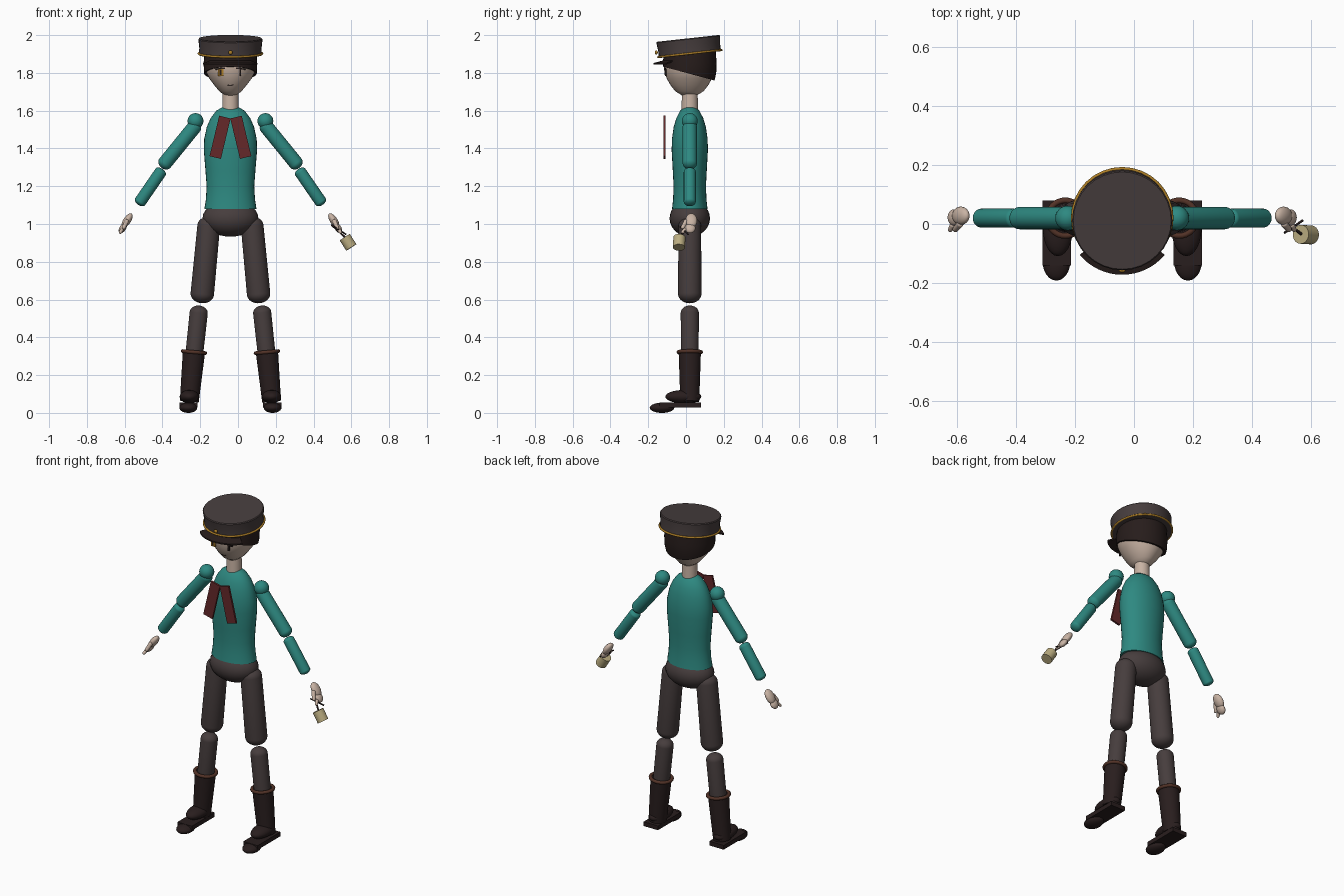
import bpy, bmesh
from math import sin, cos, pi, radians
from mathutils import Vector, Matrix

if "Cube" in bpy.data.objects:
    bpy.data.objects.remove(bpy.data.objects["Cube"])

CX, CY = -0.04, 0.02   # body axis


def material(name, *rgb):
    m = bpy.data.materials.new(name)
    m.use_nodes = True
    m.diffuse_color = (*rgb, 1)
    m.node_tree.nodes["Principled BSDF"].inputs["Base Color"].default_value = (*rgb, 1)
    return m


teal = material("teal_cloth", .027, .25, .22)
charcoal = material("charcoal_cloth", .062, .047, .047)
leather = material("dark_leather", .022, .013, .013)
hair_dark = material("hair_dark", .02, .012, .011)
skin = material("skin", .58, .45, .37)
gold = material("gold", .42, .21, .02)
red = material("red_cloth", .13, .022, .023)
brown = material("brown_trim", .085, .032, .02)
tan = material("tan", .5, .42, .22)


def finish(name, bm, mat, matrix=Matrix(), angle=40):
    bmesh.ops.recalc_face_normals(bm, faces=bm.faces)
    bm.transform(matrix)
    me = bpy.data.meshes.new(name)
    bm.to_mesh(me)
    bm.free()
    me.materials.append(mat)
    me.shade_smooth()
    me.set_sharp_from_angle(angle=radians(angle))
    ob = bpy.data.objects.new(name, me)
    bpy.context.collection.objects.link(ob)
    return ob


def place(loc, axis=(0, 0, 1), scale=(1, 1, 1)):
    """Move to loc with local z turned along axis."""
    q = Vector((0, 0, 1)).rotation_difference(Vector(axis))
    return Matrix.Translation(loc) @ q.to_matrix().to_4x4() @ Matrix.Diagonal((*scale, 1))


def lathe_mesh(profile, segs=32):
    bm = bmesh.new()
    verts = [bm.verts.new((r, 0, z)) for r, z in profile]
    edges = [bm.edges.new(p) for p in zip(verts, verts[1:])]
    bmesh.ops.spin(bm, geom=verts + edges, cent=(0, 0, 0), axis=(0, 0, 1),
                   angle=2 * pi, steps=segs, use_duplicate=False)
    bmesh.ops.remove_doubles(bm, verts=bm.verts, dist=1e-5)
    return bm


def lathe(name, profile, mat, matrix):
    return finish(name, lathe_mesh(profile), mat, matrix)


def capsule(name, a, b, r0, r1, mat, cap=.8):
    """Rounded limb; a and b are the centres of its end caps."""
    a, b = Vector(a), Vector(b)
    n, length = 8, (b - a).length
    arc = [i * pi / 2 / n for i in range(n + 1)]
    prof = [(r0 * sin(t), -cap * r0 * cos(t)) for t in arc]
    prof += [(r1 * cos(t), length + cap * r1 * sin(t)) for t in arc]
    return lathe(name, prof, mat, place(a, b - a))


def rod(name, a, b, r0, r1, mat):
    a, b = Vector(a), Vector(b)
    h = (b - a).length
    return lathe(name, [(0, 0), (r0, 0), (r1, h), (0, h)], mat, place(a, b - a))


def ball(name, loc, radii, mat, axis=(0, 0, 1)):
    bm = bmesh.new()
    bmesh.ops.create_uvsphere(bm, u_segments=24, v_segments=14, radius=1)
    return finish(name, bm, mat, place(loc, axis, radii))


def box(name, loc, size, mat, turn=0):
    bm = bmesh.new()
    bmesh.ops.create_cube(bm, size=1)
    return finish(name, bm, mat, Matrix.Translation(loc) @ Matrix.Rotation(turn, 4, 'Y')
                  @ Matrix.Diagonal((*size, 1)))


def ring(name, major, minor, mat, matrix):
    prof = [(major + minor * cos(i * pi / 5), minor * sin(i * pi / 5)) for i in range(11)]
    return lathe(name, prof, mat, matrix)


# Torso, pelvis and neck
lathe("torso", [(0, 1.625), (.04, 1.62), (.075, 1.6), (.105, 1.56), (.125, 1.515),
                (.139, 1.45), (.141, 1.39), (.132, 1.28), (.126, 1.2), (.13, 1.13),
                (.138, 1.08), (0, 1.08)], teal, place((CX, CY, 0), scale=(1, .68, 1)))
ball("pelvis", (CX, CY, 1.03), (.148, .107, .097), charcoal)
rod("neck", (CX, CY, 1.59), (CX, CY, 1.72), .044, .041, skin)

# Head, narrowing sideways towards the chin
bm = lathe_mesh([(0, 1.673), (.04, 1.681), (.075, 1.703), (.1, 1.735), (.12, 1.77),
                 (.133, 1.81), (.137, 1.85), (.125, 1.9), (0, 1.95)])
for v in bm.verts:
    v.co.x *= 1 - .22 * min(1, max(0, (1.8 - v.co.z) / .1))
finish("head", bm, skin, place((CX, CY - .002, 0)))

# Hair cap, cut along a plane that drops towards the back
bm = lathe_mesh([(0, 1.69), (.09, 1.7), (.13, 1.755), (.14, 1.8), (.142, 1.85),
                 (.138, 1.91), (.1, 1.945), (0, 1.955)])
bmesh.ops.bisect_plane(bm, geom=bm.verts[:] + bm.edges[:] + bm.faces[:],
                       plane_co=(0, 0, 1.795), plane_no=(0, .26, .966), clear_inner=True)
bmesh.ops.holes_fill(bm, edges=[e for e in bm.edges if e.is_boundary])
finish("hair", bm, hair_dark, place((CX, CY, 0)))

# Face details
box("right_iris", (CX - .052, -.106, 1.802), (.03, .008, .036), gold)
box("right_pupil", (CX - .052, -.111, 1.802), (.01, .006, .024), hair_dark)
box("left_eye", (CX + .052, -.106, 1.802), (.009, .008, .036), hair_dark)
for s, side in ((-1, "right"), (1, "left")):
    box(side + "_lash", (CX + s * .054, -.11, 1.822), (.05, .009, .007), hair_dark, s * .12)
box("mouth", (CX, -.078, 1.736), (.03, .009, .005), hair_dark, -.1)

# Cap, tipped forwards
tilt = Matrix.Translation((CX, .016, 1.942)) @ Matrix.Rotation(radians(6.3), 4, 'X')
lathe("cap_crown", [(0, -.045), (.166, -.045), (.165, -.01), (.17, .036), (.166, .041),
                    (0, .041)], charcoal, tilt)
ring("cap_braid", .168, .006, gold, tilt @ Matrix.Translation((0, 0, -.04)))
ball("cap_badge", (CX, -.157, 1.908), (.011, .008, .011), gold)

# Visor, a curved plate below the front of the cap
bm = bmesh.new()
rows = []
for i in range(17):
    t = radians(-50 + 100 * i / 16)
    rows.append([bm.verts.new((r * sin(t), -r * cos(t), z))
                 for r, z in ((.13, .008), (.188, -.008), (.188, -.016), (.13, 0))])
for p, q in zip(rows, rows[1:]):
    for k in range(4):
        bm.faces.new((p[k], p[k - 1], q[k - 1], q[k]))
bm.faces.new(rows[0])
bm.faces.new(rows[-1])
finish("cap_visor", bm, hair_dark, place((CX, .016, 1.86)))

for s, side in ((-1, "right"), (1, "left")):
    def at(x, y, z):
        return (CX + s * x, y, z)

    # Neck scarf tail
    box(side + "_scarf_tail", at(.055, -.114, 1.459), (.062, .012, .22), red, -s * .235)

    # Arm
    ball(side + "_shoulder", at(.185, CY, 1.545), (.042,) * 3, teal)
    capsule(side + "_upper_arm", at(.19, CY, 1.515), at(.347, CY, 1.322), .038, .038, teal)
    capsule(side + "_forearm", at(.37, CY, 1.275), at(.478, CY, 1.118), .032, .032, teal, .6)

    # Hand
    down = (s * .55, 0, -.83)
    ball(side + "_palm", at(.547, .028, 1.018), (.02, .031, .044), skin, down)
    ball(side + "_fingers", at(.57, .022, .978), (.017, .028, .03), skin, down)
    capsule(side + "_thumb", at(.55, .0, 1.015), at(.565, -.018, .98), .012, .01, skin)
    capsule(side + "_finger_tip", at(.575, -.005, .97), at(.583, -.02, .955), .01, .008, skin)

    # Leg
    capsule(side + "_thigh", at(.115, CY, .99), at(.149, CY, .63), .06, .062, charcoal)
    capsule(side + "_shin", at(.168, CY, .53), at(.212, CY, .12), .048, .046, charcoal)

    # Boot
    rod(side + "_boot_shaft", at(.218, CY, .06), at(.193, CY, .325), .05, .059, leather)
    ring(side + "_boot_cuff", .06, .01, brown, place(at(.193, CY, .322), (-s * .09, 0, 1)))
    ball(side + "_boot_instep", at(.218, -.014, .086), (.051, .095, .035), leather)
    box(side + "_boot_sole", at(.222, -.03, .042), (.097, .22, .026), leather)
    ball(side + "_boot_toe", at(.223, -.127, .027), (.047, .065, .027), leather)

# Small lamp hanging from the left hand
rod("lamp_handle", (.495, .02, .995), (.567, -.034, .93), .005, .005, hair_dark)
rod("lamp_grip", (.51, -.03, .985), (.572, .012, .945), .004, .004, hair_dark)
rod("lamp_body", (.565, -.035, .93), (.6, -.037, .876), .032, .032, tan)
